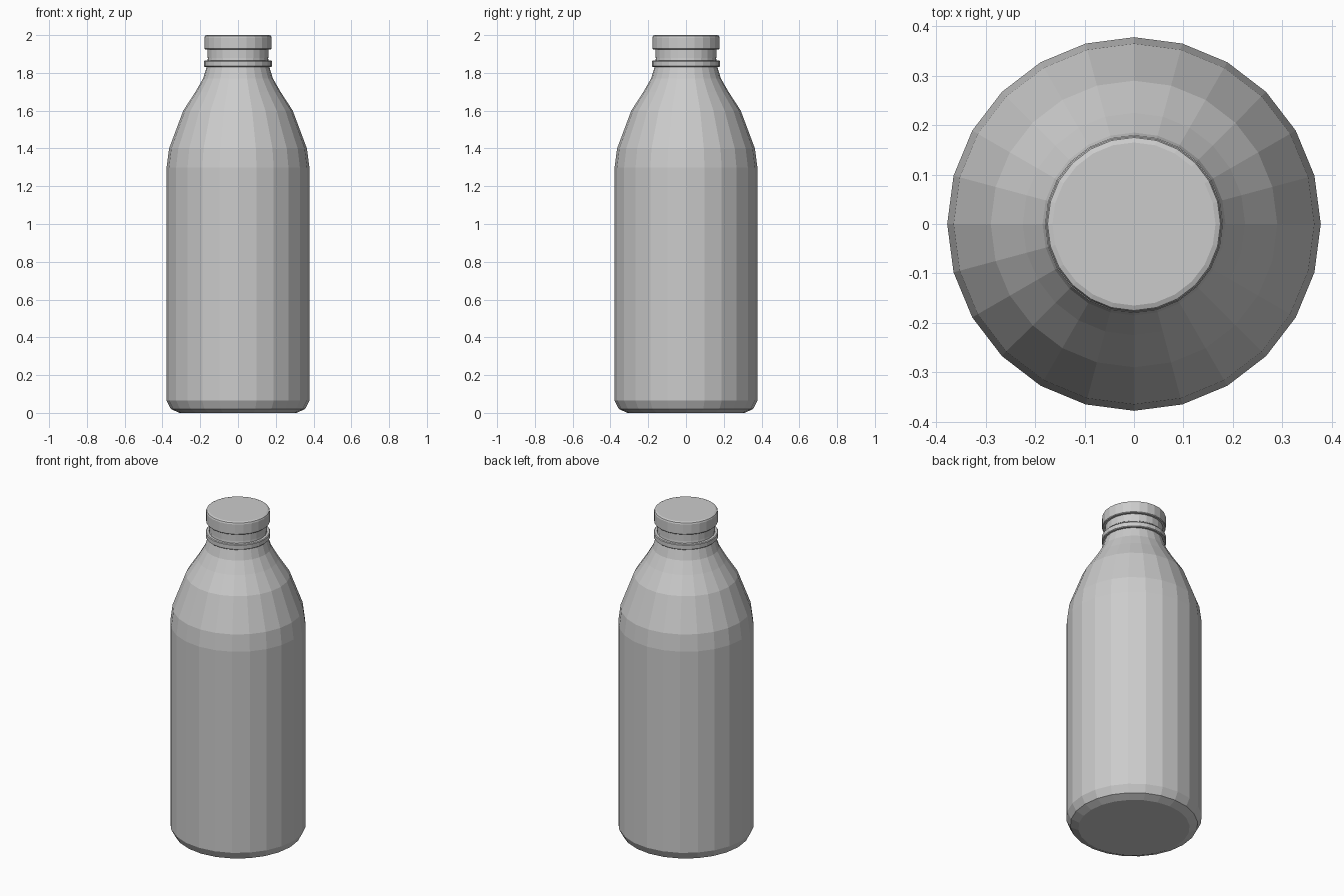
import bpy
import bmesh
from math import cos, sin, tau

SIDES = 24

cube = bpy.data.objects.get("Cube")
if cube:
    bpy.data.objects.remove(cube, do_unlink=True)

grey = bpy.data.materials.new("light_grey")
grey.use_nodes = True
grey.diffuse_color = (0.6, 0.6, 0.6, 1)
grey.node_tree.nodes["Principled BSDF"].inputs["Base Color"].default_value = (0.6, 0.6, 0.6, 1)


def lathe(name, profile):
    """Turn (radius, height) points, listed bottom to top, into a closed faceted solid."""
    bm = bmesh.new()
    rings = [[bm.verts.new((r * cos(tau * i / SIDES), r * sin(tau * i / SIDES), z))
              for i in range(SIDES)] for r, z in profile]
    for low, high in zip(rings, rings[1:]):
        for i in range(SIDES):
            j = (i + 1) % SIDES
            bm.faces.new((low[i], low[j], high[j], high[i]))
    bm.faces.new(reversed(rings[0]))
    bm.faces.new(rings[-1])
    mesh = bpy.data.meshes.new(name)
    bm.to_mesh(mesh)
    bm.free()
    mesh.materials.append(grey)
    obj = bpy.data.objects.new(name, mesh)
    bpy.context.collection.objects.link(obj)
    return obj


# Bottle: rounded base, straight wall, curved shoulder, neck
lathe("bottle_body", [
    (0.31, 0), (0.355, 0.02), (0.378, 0.065), (0.378, 1.3), (0.365, 1.4),
    (0.29, 1.6), (0.225, 1.7), (0.185, 1.77), (0.165, 1.835), (0.157, 1.9)])

# Collar around the neck
lathe("neck_collar", [(0.176, 1.832), (0.18, 1.836), (0.18, 1.861), (0.176, 1.865)])

# Lower band of the closure
lathe("cap_skirt", [(0.162, 1.878), (0.162, 1.93)])

# Cap with a softened top edge
lathe("cap", [(0.174, 1.924), (0.178, 1.928), (0.178, 1.988), (0.175, 1.996), (0.165, 2.0)])
